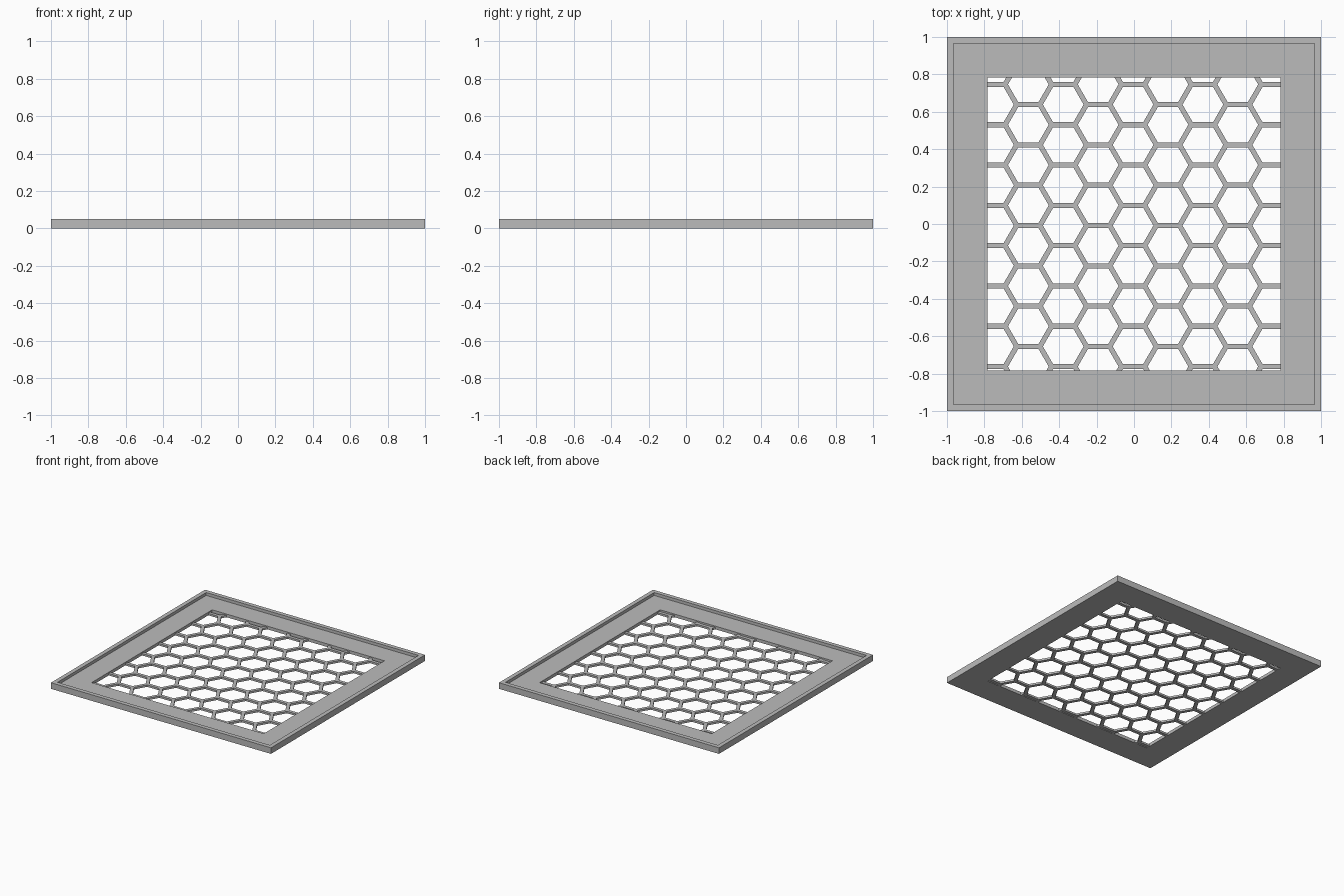
import bpy
import bmesh
from math import sqrt, cos, sin, pi

cube = bpy.data.objects.get("Cube")
if cube:
    bpy.data.objects.remove(cube)

# Single matte grey
grey = bpy.data.materials.new("mid_grey")
grey.use_nodes = True
colour = (0.5, 0.5, 0.5, 1)
grey.diffuse_color = colour
grey.node_tree.nodes["Principled BSDF"].inputs["Base Color"].default_value = colour

OPENING = 0.783    # half width of the square opening
HEIGHT = 0.05      # rim height
FLOOR = 0.026      # top of the flat border
MESH_TOP = 0.016   # top of the honeycomb
PITCH = 0.2155     # distance between neighbouring cells
BAR = 0.027        # honeycomb bar width
OFFSET = (-0.005, -0.008)


def finish(bm, name):
    bmesh.ops.recalc_face_normals(bm, faces=bm.faces[:])
    mesh = bpy.data.meshes.new(name)
    bm.to_mesh(mesh)
    bm.free()
    mesh.materials.append(grey)
    obj = bpy.data.objects.new(name, mesh)
    bpy.context.collection.objects.link(obj)
    return obj


# Border frame: a stepped profile swept round the square
bm = bmesh.new()
profile = [(1, 0), (1, HEIGHT), (0.965, HEIGHT), (0.965, FLOOR),
           (OPENING, FLOOR), (OPENING, 0)]
rings = [[bm.verts.new((sx * h, sy * h, z))
          for sx, sy in ((-1, -1), (1, -1), (1, 1), (-1, 1))]
         for h, z in profile]
for a, b in zip(rings, rings[1:] + rings[:1]):
    for i in range(4):
        j = (i + 1) % 4
        bm.faces.new((a[i], a[j], b[j], b[i]))
finish(bm, "border_frame")

# Honeycomb: flat hexagonal rings, trimmed to the opening, then thickened
bm = bmesh.new()
outer, inner = PITCH / sqrt(3), (PITCH - BAR) / sqrt(3)
for col in range(-5, 6):
    for row in range(-5, 6):
        cx = OFFSET[0] + col * PITCH * sqrt(3) / 2
        cy = OFFSET[1] + (row + 0.5 * (col % 2)) * PITCH
        hexes = [[bm.verts.new((cx + r * cos(k * pi / 3), cy + r * sin(k * pi / 3), 0))
                  for k in range(6)] for r in (outer, inner)]
        for i in range(6):
            j = (i + 1) % 6
            bm.faces.new((hexes[0][i], hexes[0][j], hexes[1][j], hexes[1][i]))
bmesh.ops.remove_doubles(bm, verts=bm.verts[:], dist=0.0005)
for normal in ((1, 0, 0), (-1, 0, 0), (0, 1, 0), (0, -1, 0)):
    bmesh.ops.bisect_plane(bm, geom=bm.verts[:] + bm.edges[:] + bm.faces[:],
                           plane_co=[n * OPENING for n in normal],
                           plane_no=normal, clear_outer=True)
bmesh.ops.recalc_face_normals(bm, faces=bm.faces[:])
top = bmesh.ops.extrude_face_region(bm, geom=bm.faces[:], use_keep_orig=True)["geom"]
bmesh.ops.translate(bm, verts=[v for v in top if isinstance(v, bmesh.types.BMVert)],
                    vec=(0, 0, MESH_TOP))
finish(bm, "honeycomb_mesh")
